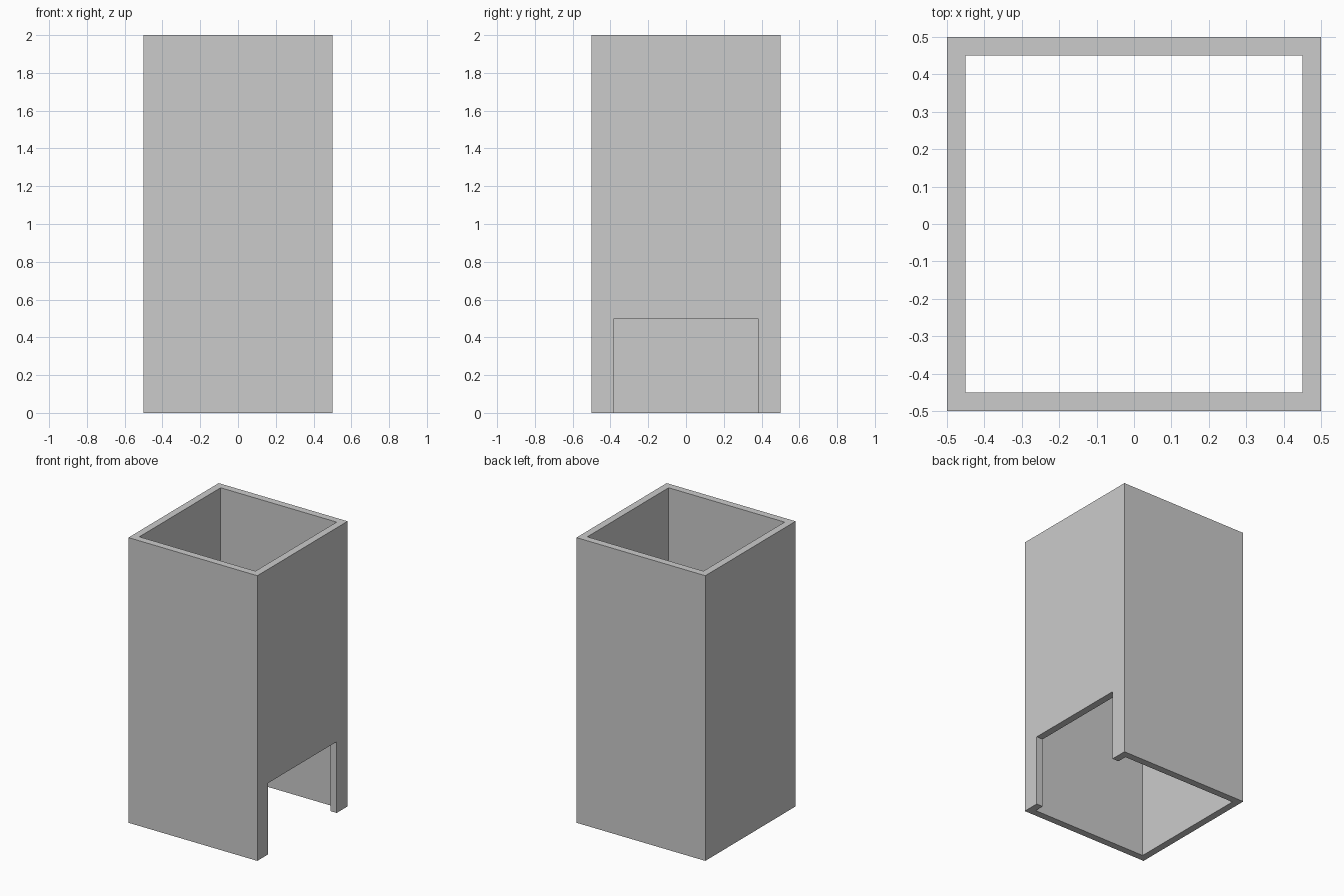
import bpy
import bmesh

if "Cube" in bpy.data.objects:
    bpy.data.objects.remove(bpy.data.objects["Cube"])

HALF, HEIGHT, WALL = 0.5, 2.0, 0.05
NOTCH_HALF, NOTCH_TOP = 0.38, 0.5

bm = bmesh.new()

# Four corner edges, counter-clockwise seen from above
plan = [(-HALF, -HALF), (HALF, -HALF), (HALF, HALF), (-HALF, HALF)]
low = [bm.verts.new((x, y, 0)) for x, y in plan]
high = [bm.verts.new((x, y, HEIGHT)) for x, y in plan]

# Opening outline in the right wall
notch = [bm.verts.new((HALF, y, z)) for y, z in
         [(-NOTCH_HALF, 0), (-NOTCH_HALF, NOTCH_TOP),
          (NOTCH_HALF, NOTCH_TOP), (NOTCH_HALF, 0)]]

# Outer wall sheets; the right wall (i == 1) takes the opening
for i in range(4):
    j = (i + 1) % 4
    bm.faces.new([low[i], *(notch if i == 1 else []), low[j], high[j], high[i]])

mesh = bpy.data.meshes.new("square_shaft")
bm.to_mesh(mesh)
bm.free()
shaft = bpy.data.objects.new("square_shaft", mesh)
bpy.context.collection.objects.link(shaft)

# Wall thickness, grown inwards
solid = shaft.modifiers.new("wall_thickness", 'SOLIDIFY')
solid.thickness = WALL
solid.offset = -1
solid.use_even_offset = True
solid.use_quality_normals = True
